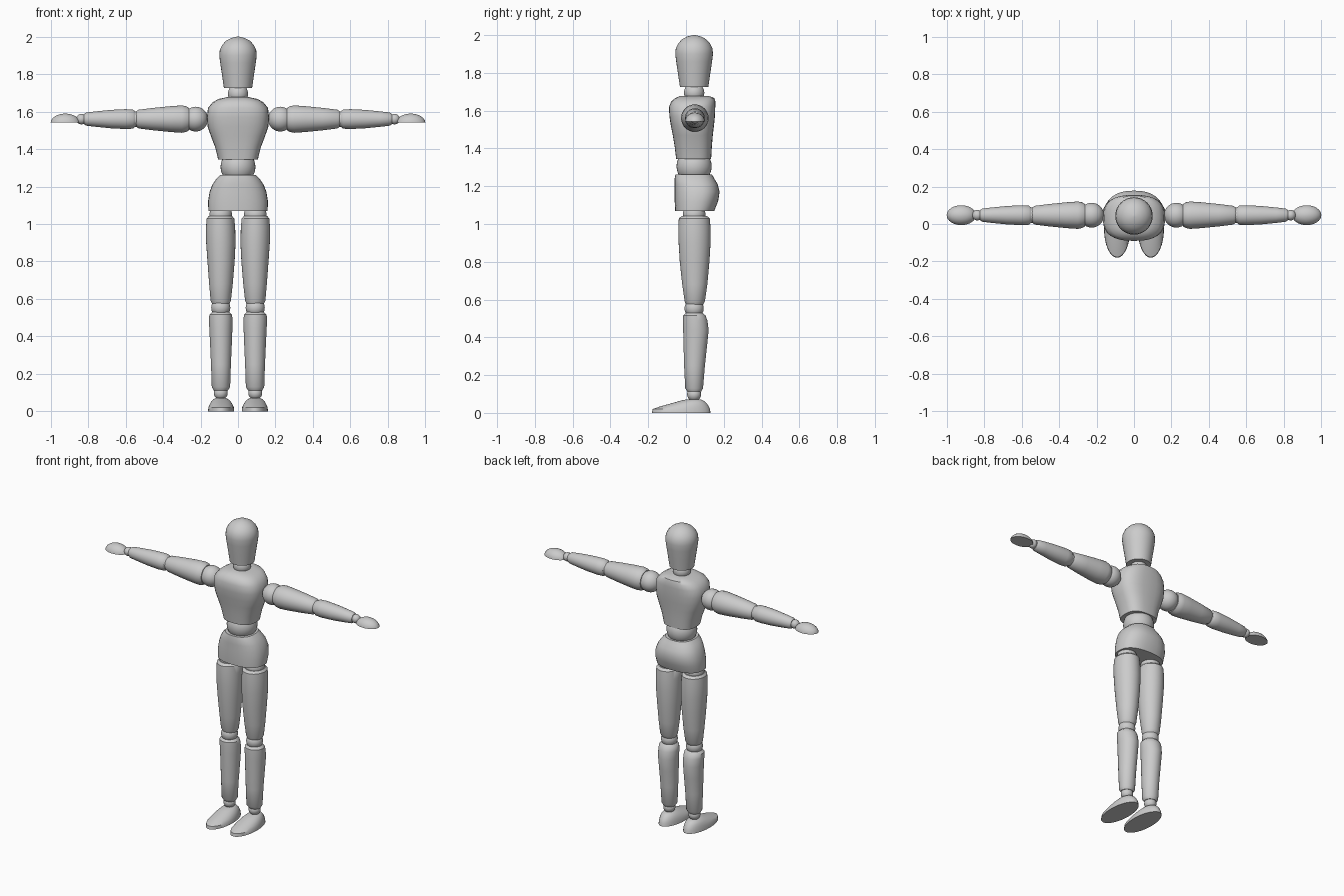
import bpy, bmesh
from math import sin, cos, pi, radians
from mathutils import Vector

CY = 0.043  # depth of the body axis


def finish(name, bm, mirror):
    bmesh.ops.recalc_face_normals(bm, faces=bm.faces)
    me = bpy.data.meshes.new(name)
    bm.to_mesh(me)
    bm.free()
    me.shade_smooth()
    me.set_sharp_from_angle(angle=radians(38))
    ob = bpy.data.objects.new(name, me)
    bpy.context.collection.objects.link(ob)
    if mirror:
        ob.modifiers.new("Mirror", 'MIRROR').use_mirror_merge = False
    return ob


def spow(v, e):
    return abs(v) ** e * (1 if v >= 0 else -1)


def loft(name, sections, axis='Z', power=2.0, mirror=False, n=32):
    """Sections: (position, min_u, max_u, min_v, max_v); u, v are x, y or y, z."""
    bm = bmesh.new()
    rings = []
    for t, u0, u1, v0, v1 in sections:
        ring = []
        for i in range(n):
            a = 2 * pi * i / n
            u = (u0 + u1) / 2 + (u1 - u0) / 2 * spow(cos(a), 2 / power)
            v = (v0 + v1) / 2 + (v1 - v0) / 2 * spow(sin(a), 2 / power)
            ring.append(bm.verts.new((u, v, t) if axis == 'Z' else (t, u, v)))
        rings.append(ring)
    for a, b in zip(rings, rings[1:]):
        for i in range(n):
            j = (i + 1) % n
            bm.faces.new((a[i], a[j], b[j], b[i]))
    bm.faces.new(rings[0])
    bm.faces.new(rings[-1])
    return finish(name, bm, mirror)


def ball(name, center, r, mirror=False):
    bm = bmesh.new()
    bmesh.ops.create_uvsphere(bm, u_segments=32, v_segments=18, radius=r)
    bmesh.ops.translate(bm, verts=bm.verts, vec=Vector(center))
    return finish(name, bm, mirror)


# Head and neck
head = [(1.725, .075), (1.80, .086), (1.86, .095), (1.90, .100), (1.93, .097),
        (1.955, .085), (1.978, .064), (1.993, .036), (2.0, .006)]
loft("head", [(z, -r, r, CY - r, CY + r) for z, r in head])
ball("neck", (0, CY, 1.695), .054)

# Trunk
loft("chest", [(1.345, -.106, .106, -.052, .133), (1.41, -.122, .122, -.060, .137),
               (1.47, -.145, .145, -.070, .142), (1.52, -.162, .162, -.080, .148),
               (1.57, -.166, .166, -.088, .153), (1.62, -.160, .160, -.090, .155),
               (1.65, -.135, .135, -.078, .155), (1.667, -.105, .105, -.056, .150),
               (1.678, -.055, .055, -.030, .120)], power=2.7)
ball("waist", (0, CY, 1.305), .093)
loft("pelvis", [(1.07, -.158, .158, -.057, .150), (1.12, -.160, .160, -.060, .170),
                (1.17, -.152, .152, -.060, .178), (1.21, -.137, .137, -.060, .168),
                (1.24, -.117, .117, -.060, .150), (1.262, -.094, .094, -.056, .138)],
     power=2.4)

# Legs
LX = .092
ball("hip_joints", (LX, CY, 1.05), .06, True)
loft("thighs", [(.572, .046, .136, 0, .09), (.59, .038, .146, -.007, .100),
                (.68, .028, .154, -.020, .113), (.80, .018, .163, -.033, .124),
                (.90, .013, .170, -.039, .130), (.98, .015, .171, -.041, .130),
                (1.03, .020, .167, -.038, .126), (1.043, .032, .155, -.022, .11)],
     mirror=True)
ball("knees", (LX, CY, .553), .051, True)
loft("shins", [(.112, .054, .130, .008, .080), (.13, .042, .140, -.004, .090),
               (.25, .038, .144, -.010, .100), (.36, .033, .149, -.013, .112),
               (.44, .030, .153, -.015, .120), (.49, .029, .155, -.016, .113),
               (.516, .032, .153, -.015, .103), (.53, .046, .138, 0, .088)],
     mirror=True)
ball("ankles", (LX, CY, .098), .037, True)
loft("feet", [(0, .020, .160, -.180, .130), (.02, .022, .158, -.177, .127),
              (.035, .028, .152, -.135, .120), (.05, .037, .144, -.080, .110),
              (.063, .050, .132, -.034, .096), (.072, .066, .116, .004, .078)],
     mirror=True)

# Arms
AZ = 1.56


def limb(name, profile):
    loft(name, [(x, CY + .004 - r, CY + .004 + r, AZ - r, AZ + r) for x, r in profile],
         axis='X', mirror=True)


AY = CY + .004
ball("shoulders", (.226, AY, AZ), .066, True)
limb("upper_arms", [(.262, .060), (.278, .069), (.30, .073), (.36, .069), (.45, .060),
                    (.53, .050), (.545, .040)])
ball("elbows", (.551, AY, AZ), .042, True)
limb("forearms", [(.550, .042), (.562, .051), (.60, .053), (.68, .049), (.76, .041),
                  (.81, .035), (.822, .027)])
ball("wrists", (.836, AY, AZ), .028, True)
HX = .922
loft("hands", [(z, HX - k * .078, HX + k * .078, AY - k * .053, AY + k * .053)
               for z, k in ((1.543, 1), (1.553, .97), (1.566, .85), (1.577, .66),
                            (1.585, .42), (1.589, .12))], mirror=True)
